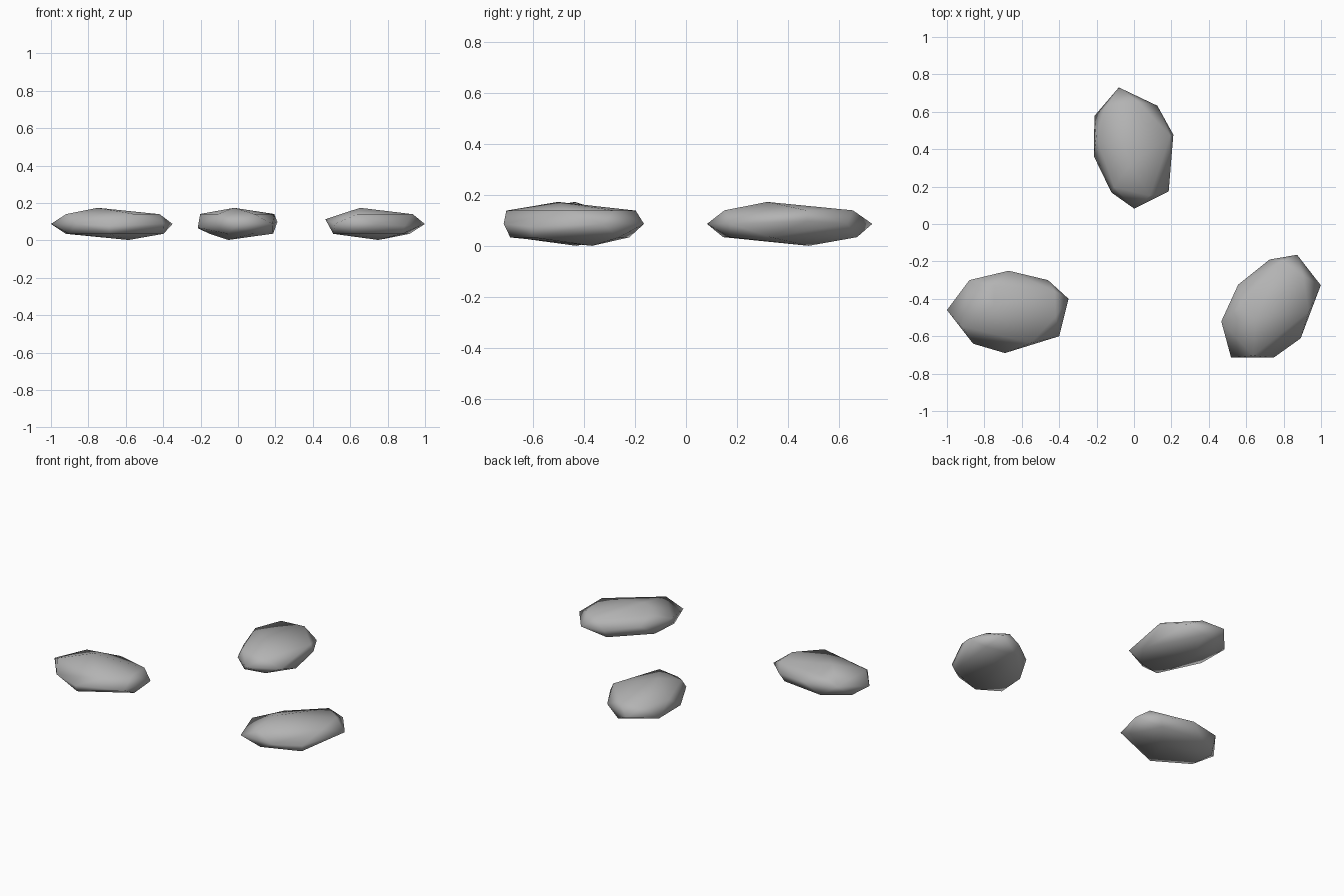
import bpy, bmesh, math
from mathutils import Vector, Matrix

if "Cube" in bpy.data.objects:
    bpy.data.objects.remove(bpy.data.objects["Cube"])

stone_grey = bpy.data.materials.new("stone_grey")
stone_grey.diffuse_color = (0.45, 0.45, 0.45, 1)
stone_grey.use_nodes = True
stone_grey.node_tree.nodes["Principled BSDF"].inputs["Base Color"].default_value = stone_grey.diffuse_color

# Outline of one pebble, eight corners with heights about its middle
RIM = [(-.33, .01, 0), (-.19, -.17, 0), (-.02, -.22, -.01), (.27, -.13, 0),
       (.32, .07, 0), (.21, .17, 0), (0, .22, .02), (-.21, .17, .025)]
UPPER, LOWER = .052, -.053


def ring_point(i, j, scale, z):
    """Point between two rim corners, pulled inwards and moved to height z."""
    p = (Vector(RIM[i]) + Vector(RIM[j])) / 2 * scale
    return (p.x, p.y, z)


points = list(RIM)
# shoulder corners above and below the rim
for i, j, s in [(0, 1, .96), (2, 3, .95), (4, 5, .93), (3, 4, .85), (6, 7, .72)]:
    points.append(ring_point(i, j, s, UPPER))
for i, j, s in [(6, 7, .95), (2, 2, .92), (0, 1, .9), (3, 4, .92), (5, 5, .88), (7, 0, .93)]:
    points.append(ring_point(i, j, s, LOWER))
# crown and base
points += [(-.08, .035, .086), (.085, .04, -.086)]

bm = bmesh.new()
for p in points:
    bm.verts.new(p)
hull = bmesh.ops.convex_hull(bm, input=bm.verts)
bmesh.ops.delete(bm, geom=[v for v in bm.verts if not v.link_faces], context='VERTS')
bmesh.ops.recalc_face_normals(bm, faces=bm.faces)
for f in bm.faces:
    f.smooth = True
pebble = bpy.data.meshes.new("pebble")
bm.to_mesh(pebble)
bm.free()
pebble.materials.append(stone_grey)

# Three turned copies, the back one lying upside down
for name, loc, turn, flip in [("left_pebble", (-.67, -.47), 0, 0),
                              ("right_pebble", (.73, -.46), 52, 0),
                              ("back_pebble", (0, .41), -77.5, 180)]:
    ob = bpy.data.objects.new(name, pebble)
    ob.matrix_world = (Matrix.Translation((*loc, .088))
                       @ Matrix.Rotation(math.radians(turn), 4, 'Z')
                       @ Matrix.Rotation(math.radians(flip), 4, 'X'))
    bpy.context.collection.objects.link(ob)
